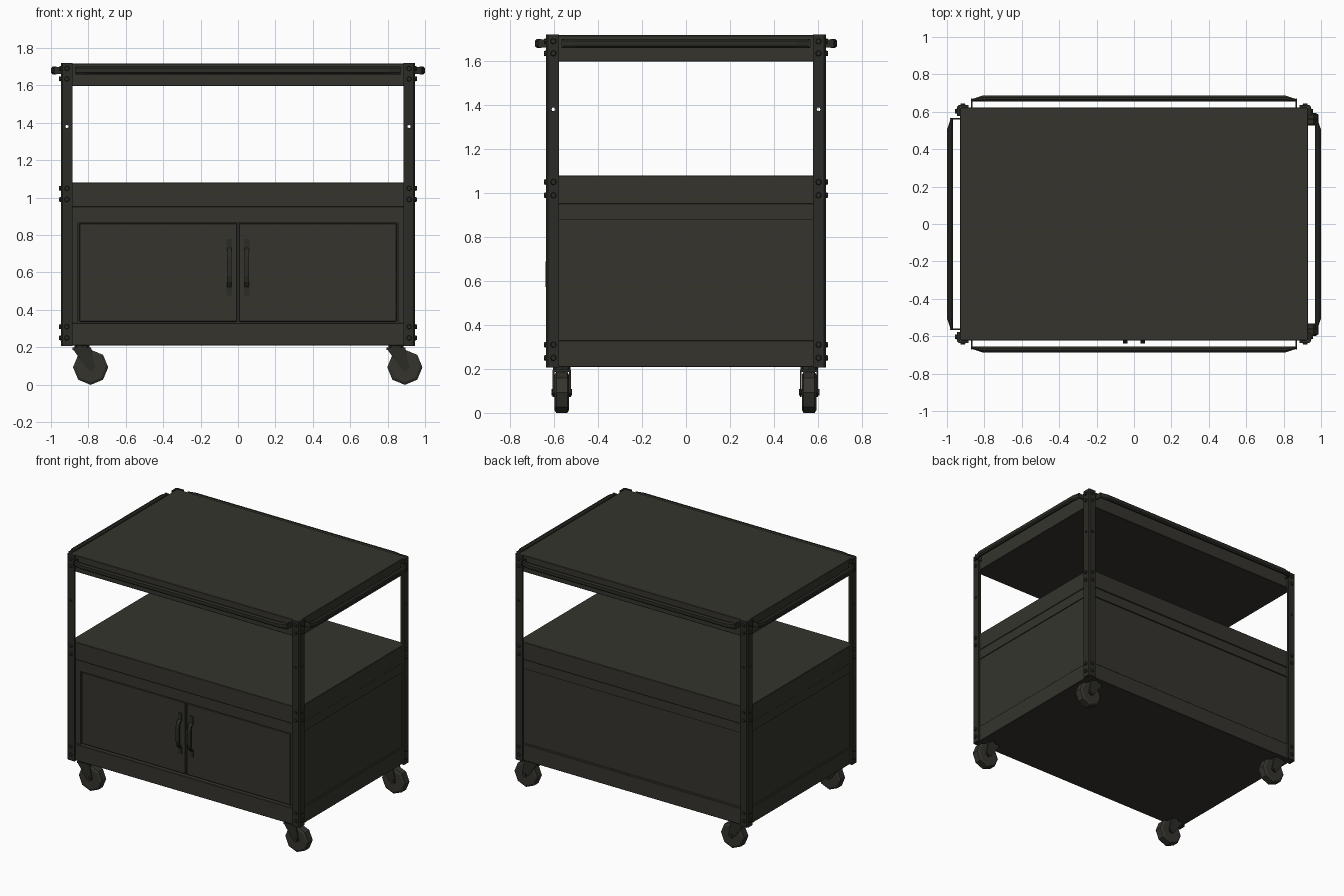
import bpy, bmesh, math
from mathutils import Matrix, Vector

if "Cube" in bpy.data.objects:
    bpy.data.objects.remove(bpy.data.objects["Cube"])


def material(name, rgb):
    m = bpy.data.materials.new(name)
    m.diffuse_color = (*rgb, 1)
    m.use_nodes = True
    m.node_tree.nodes["Principled BSDF"].inputs["Base Color"].default_value = m.diffuse_color
    return m


BODY = material("dark olive grey", (0.035, 0.034, 0.027))
FRAME = material("blackened steel", (0.024, 0.024, 0.019))


def finish(name, bm, mat, bevel=0):
    bmesh.ops.recalc_face_normals(bm, faces=bm.faces)
    me = bpy.data.meshes.new(name)
    bm.to_mesh(me)
    bm.free()
    me.materials.append(mat)
    ob = bpy.data.objects.new(name, me)
    bpy.context.collection.objects.link(ob)
    if bevel:
        b = ob.modifiers.new("bevel", 'BEVEL')
        b.width, b.segments = bevel, 1
    return ob


def add_box(bm, lo, hi):
    lo, hi = Vector(lo), Vector(hi)
    m = Matrix.Translation((lo + hi) / 2) @ Matrix.Diagonal((*(hi - lo), 1))
    bmesh.ops.create_cube(bm, size=1, matrix=m)


def box(name, lo, hi, mat=BODY, bevel=0):
    bm = bmesh.new()
    add_box(bm, lo, hi)
    return finish(name, bm, mat, bevel)


def add_cyl(bm, center, r, depth, axis, sides, r2=None):
    rot = Vector((0, 0, 1)).rotation_difference(Vector(axis)).to_matrix().to_4x4()
    bmesh.ops.create_cone(bm, cap_ends=True, segments=sides, radius1=r,
                          radius2=r if r2 is None else r2, depth=depth,
                          matrix=Matrix.Translation(center) @ rot)


def loft(bm, rings):
    """Skin closed rings of equal length and cap both ends."""
    vs = [[bm.verts.new(p) for p in ring] for ring in rings]
    n = len(vs[0])
    for a, b in zip(vs, vs[1:]):
        for i in range(n):
            bm.faces.new((a[i], a[(i + 1) % n], b[(i + 1) % n], b[i]))
    bm.faces.new(vs[0])
    bm.faces.new(vs[-1])


# Shelves, rails and cabinet shell
box("top_shelf", (-.93, -.622, 1.597), (.93, .622, 1.718), BODY, .003)
box("middle_shelf", (-.93, -.622, .95), (.93, .622, 1.08), BODY, .003)
box("bottom_tray", (-.93, -.622, .209), (.93, .622, .33), BODY, .003)
box("cabinet_header", (-.925, -.614, .88), (.925, .614, .952))
box("cabinet_body", (-.918, -.588, .325), (.918, .604, .885))

# Front frame around the doors
for s in (-1, 1):
    box("door_stile", (min(s * .855, s * .915), -.611, .328),
        (max(s * .855, s * .915), -.58, .88))
box("door_top_rail", (-.855, -.611, .868), (.855, -.58, .885))

# Doors with a narrow seam between them, and pull handles
for s in (-1, 1):
    box("door", (min(s * .005, s * .849), -.605, .336),
        (max(s * .005, s * .849), -.58, .863), BODY, .004)
    bm = bmesh.new()
    x, rings = s * .047, []
    for y, z in ((-.600, .505), (-.632, .55), (-.640, .58),
                 (-.640, .68), (-.632, .71), (-.600, .745)):
        t = .013
        dy, dz = (t, 0) if .57 < z < .69 else (t * .5, t * (1 if z < .63 else -1) * -.6)
        rings.append([(x - t, y, z), (x + t, y, z),
                      (x + t, y + dy, z - dz), (x - t, y + dy, z - dz)])
    loft(bm, rings)
    for z in (.505, .75):
        add_box(bm, (x - .014, -.612, z - .028), (x + .014, -.6, z + .028))
    finish("door_handle", bm, FRAME)

# Drill for the small holes in the posts
bm = bmesh.new()
for s in (-1, 1):
    add_cyl(bm, (s * .915, 0, 1.38), .009, 1.5, (0, 1, 0), 6)
    add_cyl(bm, (0, s * .603, 1.38), .009, 2.2, (1, 0, 0), 6)
drill = finish("hole_cutter", bm, FRAME)
drill.hide_render = True
drill.hide_set(True)

# Corner posts: angle section with chamfered outer corner, plus bolts
for sx in (-1, 1):
    for sy in (-1, 1):
        bm = bmesh.new()
        prof = ((.885, .636), (.938, .636), (.946, .628), (.946, .577),
                (.93, .577), (.93, .622), (.885, .622))
        loft(bm, [[(sx * px, sy * py, z) for px, py in prof] for z in (.207, 1.72)])
        post = finish("corner_post", bm, FRAME)
        cut = post.modifiers.new("holes", 'BOOLEAN')
        cut.object, cut.operation, cut.solver = drill, 'DIFFERENCE', 'EXACT'
        bm = bmesh.new()
        for z in (1.69, 1.635, 1.05, .99, .31, .25):
            add_cyl(bm, (sx * .915, sy * .636, z), .016, .018, (0, sy, 0), 8, .011)
            add_cyl(bm, (sx * .947, sy * .603, z), .016, .02, (sx, 0, 0), 8, .011)
        finish("post_bolts", bm, FRAME)


# Bars standing off all four sides of the top shelf
def push_bar(half, out, wall, turn):
    bm = bmesh.new()
    prof = ((0, -.012), (.01, -.021), (.022, -.021), (.032, -.012),
            (.032, .012), (.022, .021), (.01, .021), (0, .012))
    rings = []
    for x, k in ((-half, .35), (-half + .06, 1), (half - .06, 1), (half, .35)):
        rings.append([(x, -(out - .032 + d * k), 1.68 + h) for d, h in prof])
    loft(bm, rings)
    for s in (-1, 1):
        x = s * (half - .003)
        add_box(bm, (x - .004, -(out - .015), 1.662), (x + .004, -wall, 1.698))
    bmesh.ops.transform(bm, matrix=Matrix.Rotation(turn, 4, 'Z'), verts=bm.verts)
    finish("push_bar", bm, FRAME)


for i in range(4):
    if i % 2 == 0:
        push_bar(.87, .687, .618, i * math.pi / 2)
    else:
        push_bar(.565, 1.0, .925, i * math.pi / 2)

# Swivel casters, all trailing the same way
for px in (-.835, .845):
    for py in (-.565, .56):
        wx, wz = px + .047, .093
        bm = bmesh.new()
        add_cyl(bm, (wx, py, wz), .094, .05, (0, 1, 0), 8)
        for s in (-1, 1):
            add_cyl(bm, (wx, py + s * .029, wz), .094, .008, (0, s, 0), 8, .08)
        finish("caster_wheel", bm, BODY)
        bm = bmesh.new()
        add_cyl(bm, (px, py, .202), .04, .022, (0, 0, 1), 8)
        add_box(bm, (px - .05, py - .040, .186), (px + .05, py + .040, .198))
        for s in (-1, 1):
            side = ((px - .052, .196), (px + .05, .196), (wx + .024, .09),
                    (wx, .072), (wx - .022, .088))
            loft(bm, [[(a, py + s * d, b) for a, b in side] for d in (.034, .041)])
        add_cyl(bm, (wx, py, wz), .015, .094, (0, 1, 0), 6)
        finish("caster_fork", bm, FRAME)
